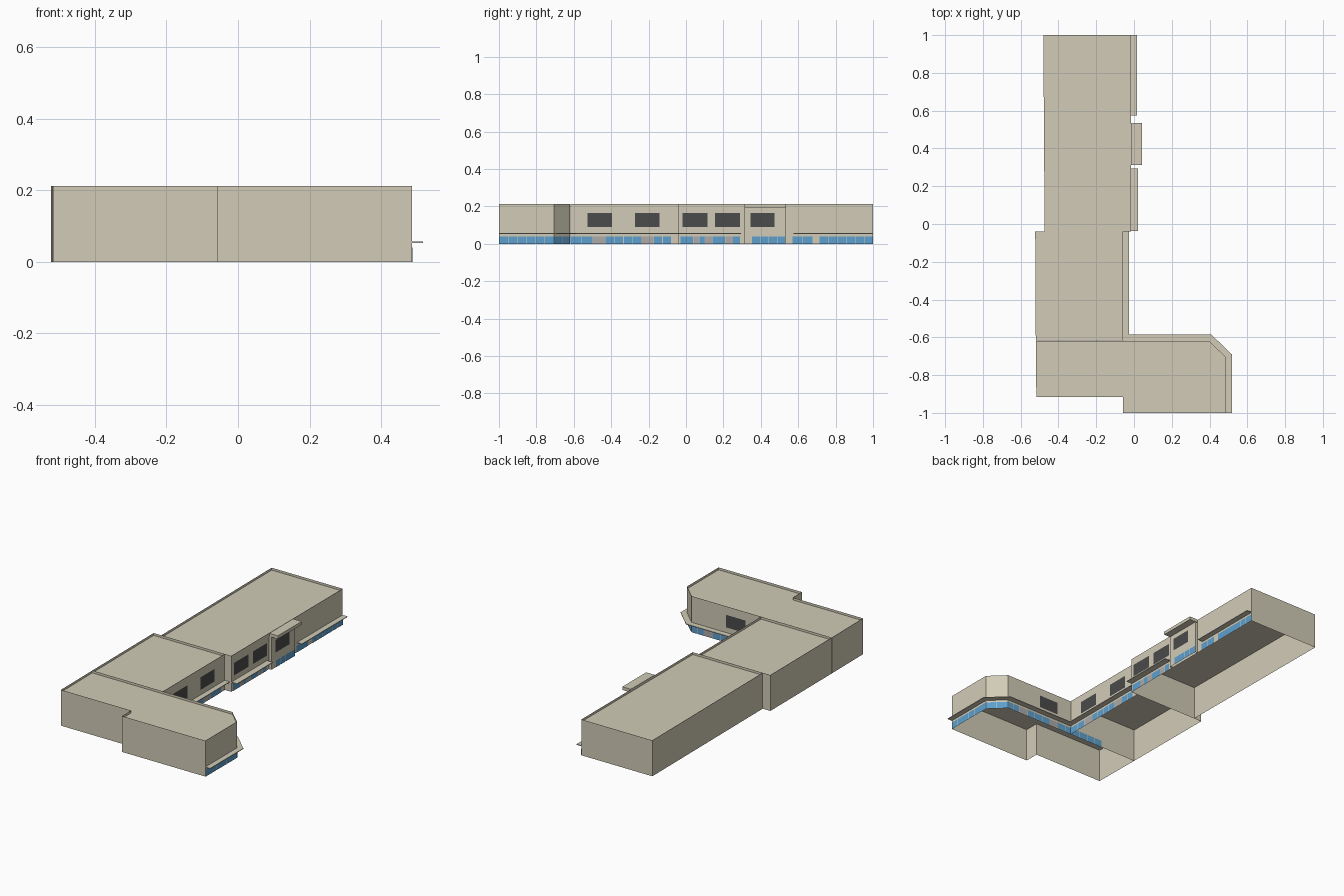
import bpy, bmesh
from mathutils import Vector

if "Cube" in bpy.data.objects:
    bpy.data.objects.remove(bpy.data.objects["Cube"])

H, ROOF = 0.212, 0.198


def material(name, rgb):
    m = bpy.data.materials.new(name)
    m.diffuse_color = (*rgb, 1)
    m.use_nodes = True
    m.node_tree.nodes["Principled BSDF"].inputs["Base Color"].default_value = m.diffuse_color
    return m


WALL = material("beige_wall", (0.64, 0.60, 0.47))
GLASS = material("blue_glass", (0.11, 0.35, 0.62))
DARK = material("dark_window", (0.07, 0.07, 0.07))
DOOR = material("grey_door", (0.42, 0.40, 0.40))


def finish(bm, name, mat):
    me = bpy.data.meshes.new(name)
    bm.to_mesh(me)
    bm.free()
    me.materials.append(mat)
    ob = bpy.data.objects.new(name, me)
    bpy.context.collection.objects.link(ob)
    return ob


def shell(name, pts, top=H, roof=ROOF):
    """Open-bottomed block: thin walls (pts counter-clockwise) and a sunken roof."""
    bm = bmesh.new()
    rings = [[bm.verts.new((x, y, z)) for x, y in pts] for z in (0, roof, top)]
    n = len(pts)
    for lo, hi in zip(rings, rings[1:]):
        for i in range(n):
            j = (i + 1) % n
            bm.faces.new((lo[i], lo[j], hi[j], hi[i]))
    bm.faces.new(rings[1])
    return finish(bm, name, WALL)


def slab(name, pts, z0, z1):
    """Solid plate extruded from a counter-clockwise outline."""
    bm = bmesh.new()
    f = bm.faces.new([bm.verts.new((x, y, z0)) for x, y in pts])
    ext = bmesh.ops.extrude_face_region(bm, geom=[f])["geom"]
    bmesh.ops.translate(bm, vec=(0, 0, z1 - z0),
                        verts=[v for v in ext if isinstance(v, bmesh.types.BMVert)])
    bmesh.ops.recalc_face_normals(bm, faces=bm.faces)
    return finish(bm, name, WALL)


def rect(x0, x1, y0, y1):
    return [(x0, y0), (x1, y0), (x1, y1), (x0, y1)]


def panels(name, a, b, spans, z0, z1, mat, off=0.002):
    """Flat panels on the wall a->b (outside on the right); spans are lengths from a."""
    a, b = Vector(a), Vector(b)
    d = (b - a).normalized()
    a = a + Vector((d.y, -d.x)) * off
    bm = bmesh.new()
    for s, e in spans:
        p, q = a + d * s, a + d * e
        bm.faces.new([bm.verts.new(c) for c in
                      ((*p, z0), (*q, z0), (*q, z1), (*p, z1))])
    return finish(bm, name, mat)


def panes(s, e, size=0.05, gap=0.003):
    """Split a run of glazing into equal panes with thin gaps."""
    n = max(1, round((e - s) / size))
    w = (e - s) / n
    return [(s + i * w + gap / 2, s + (i + 1) * w - gap / 2) for i in range(n)]


# Three building blocks
shell("north_block", [(-0.473, -0.04), (-0.016, -0.04), (-0.016, 1), (-0.48, 1)])
shell("middle_block", [(-0.52, -0.618), (-0.058, -0.618), (-0.058, -0.041), (-0.523, -0.041)])
shell("wing_block", [(-0.058, -1), (0.487, -1), (0.487, -0.705), (0.397, -0.619),
                     (-0.52, -0.619), (-0.517, -0.915), (-0.058, -0.915)])

# Entrance bay with its overhanging slab
shell("entrance_bay", rect(-0.015, 0.0, 0.312, 0.532), 0.193, 0.192)
slab("entrance_slab", rect(-0.014, 0.042, 0.312, 0.535), 0.193, H)

# Thin canopies above the ground-floor glazing
CZ = (0.053, 0.057)
slab("north_canopy", rect(-0.016, 0.016, 0.575, 1), *CZ)
slab("centre_canopy", rect(-0.016, 0.021, -0.038, 0.295), *CZ)
slab("wing_canopy", [(0.487, -1), (0.518, -1), (0.518, -0.69), (0.41, -0.586),
                     (-0.026, -0.586), (-0.026, -0.041), (-0.058, -0.041),
                     (-0.058, -0.619), (0.397, -0.619), (0.487, -0.705)], *CZ)

# Walls carrying glazing: name, start, end, glass runs, door runs, upper windows
walls = [
    ("wing_east", (0.487, -1), (0.487, -0.705), [(0, 0.295)], [], []),
    ("wing_corner", (0.487, -0.705), (0.397, -0.619), [(0, 0.124)], [], []),
    ("wing_north", (0.397, -0.619), (-0.058, -0.619),
     [(0, 0.08), (0.14, 0.3), (0.36, 0.68)], [(0.08, 0.14), (0.3, 0.36)], [(0.227, 0.357)]),
    ("middle_east", (-0.058, -0.618), (-0.058, -0.041),
     [(0, 0.12), (0.19, 0.378), (0.445, 0.54)], [(0.12, 0.19), (0.378, 0.445)],
     [(0.092, 0.223), (0.344, 0.477)]),
    ("north_south_part", (-0.016, -0.04), (-0.016, 0.312),
     [(0.01, 0.08), (0.11, 0.14), (0.18, 0.25), (0.29, 0.33)],
     [(0.08, 0.11), (0.14, 0.18), (0.25, 0.29)], [(0.02, 0.154), (0.195, 0.33)]),
    ("bay_east", (0.0, 0.312), (0.0, 0.532), [(0.04, 0.22)], [], [(0.034, 0.161)]),
    ("north_north_part", (-0.016, 0.532), (-0.016, 1),
     [(0.035, 0.145), (0.18, 0.468)], [], []),
]
for name, a, b, glass, doors, wins in walls:
    panels(name + "_glass", a, b, [p for r in glass for p in panes(*r)], 0, 0.04, GLASS)
    if doors:
        panels(name + "_doors", a, b, doors, 0, 0.04, DOOR)
    if wins:
        panels(name + "_windows", a, b, wins, 0.09, 0.164, DARK, 0.004)
